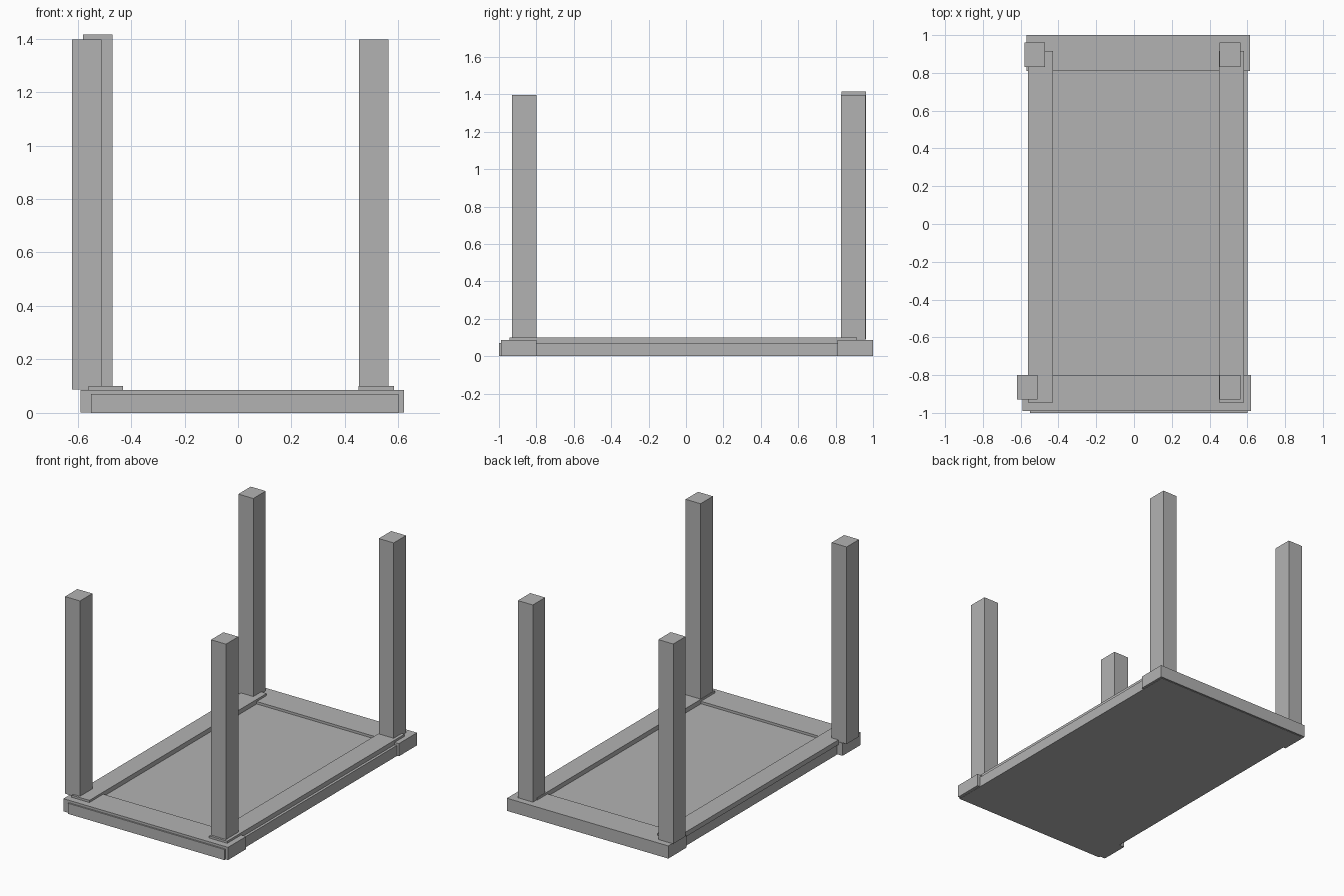
import bpy

# Remove the default cube
default = bpy.data.objects.get("Cube")
if default:
    bpy.data.objects.remove(default, do_unlink=True)

# Single plain grey
grey = bpy.data.materials.new("plain grey")
grey.use_nodes = True
colour = (0.448, 0.448, 0.448, 1)
grey.diffuse_color = colour
for node in grey.node_tree.nodes:
    if node.type == 'BSDF_PRINCIPLED':
        node.inputs["Base Color"].default_value = colour


def box(name, x, y, z):
    """Box from (min, max) pairs on each axis."""
    spans = (x, y, z)
    bpy.ops.mesh.primitive_cube_add(size=1)
    ob = bpy.context.object
    ob.name = ob.data.name = name
    centre = [(a + b) / 2 for a, b in spans]
    size = [b - a for a, b in spans]
    for v in ob.data.vertices:
        v.co = [c + s * k for c, s, k in zip(centre, size, v.co)]
    ob.data.materials.append(grey)
    return ob


# Table top, lying upside down
box("top_panel", (-0.55, 0.60), (-1.0, 0.99), (0, 0.07))

# Boards across the ends
box("front_board", (-0.59, 0.62), (-0.99, -0.80), (0.002, 0.086))
box("back_board", (-0.57, 0.615), (0.81, 1.0), (0.002, 0.086))

# Long rails along the sides
for side, x in (("right", (-0.56, -0.43)), ("left", (0.45, 0.583))):
    box(side + "_rail", x, (-0.945, 0.915), (0.068, 0.10))

# Four legs pointing up, each slightly out of line
leg_width, leg_depth, leg_base = 0.11, 0.13, 0.088
for name, x, y, top in (
    ("front_right_leg", -0.62, -0.93, 1.397),
    ("front_left_leg", 0.453, -0.93, 1.397),
    ("back_right_leg", -0.58, 0.832, 1.415),
    ("back_left_leg", 0.453, 0.83, 1.397),
):
    box(name, (x, x + leg_width), (y, y + leg_depth), (leg_base, top))
